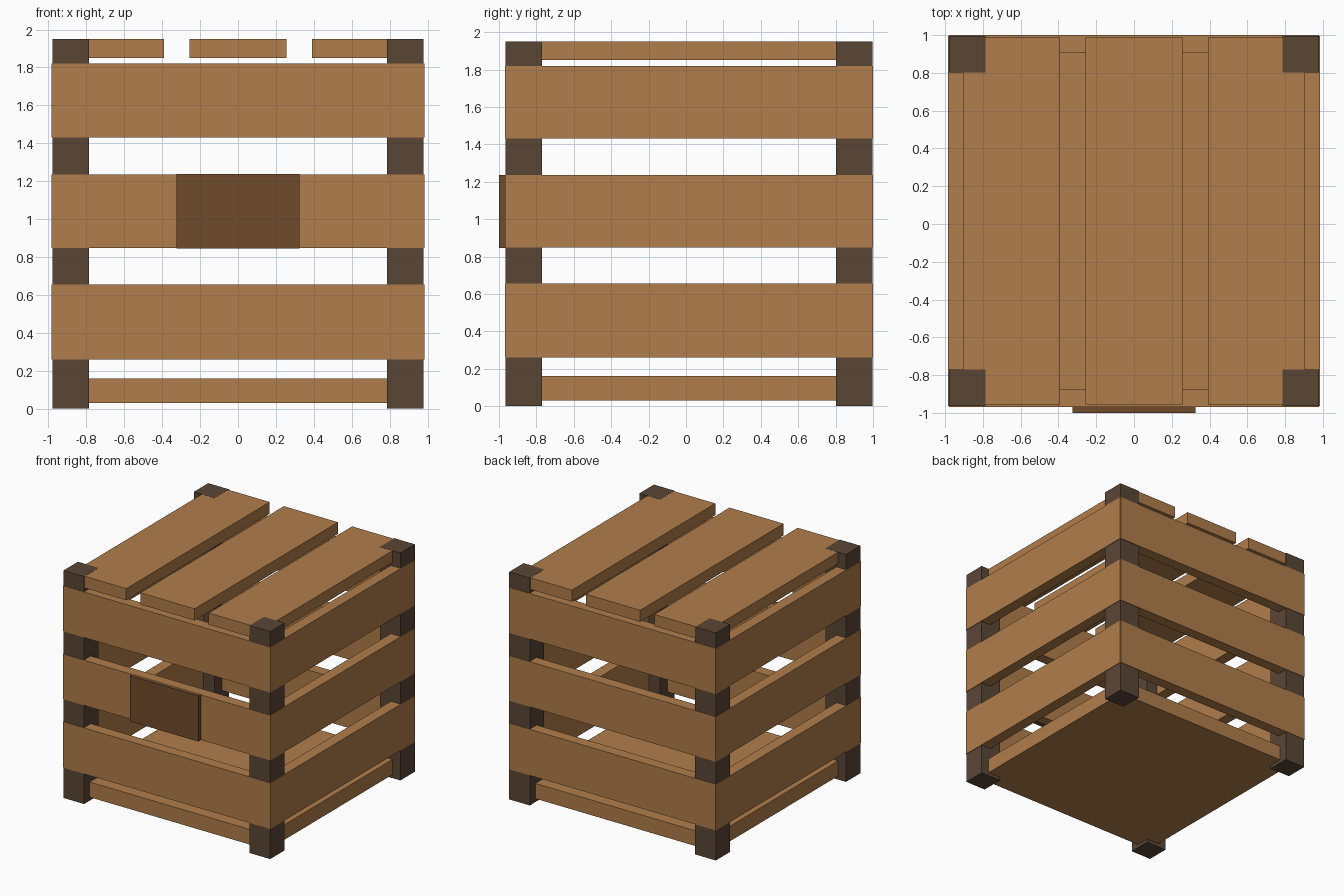
import bpy

if "Cube" in bpy.data.objects:
    bpy.data.objects.remove(bpy.data.objects["Cube"])

def material(name, rgb):
    m = bpy.data.materials.new(name)
    m.diffuse_color = (*rgb, 1)
    m.use_nodes = True
    m.node_tree.nodes["Principled BSDF"].inputs["Base Color"].default_value = m.diffuse_color
    return m

wood = material("light wood", (0.434, 0.205, 0.069))
post_mat = material("dark post wood", (0.102, 0.061, 0.036))
plate_mat = material("brown plate", (0.162, 0.070, 0.025))

CY = 0.016  # body centre in y (the plate sticks out at the front)

def box(name, x, y, z, mat):
    """Box from (min, max) ranges."""
    bpy.ops.mesh.primitive_cube_add(size=1, location=[(a + b) / 2 for a, b in (x, y, z)])
    o = bpy.context.object
    o.name = name
    o.scale = [b - a for a, b in (x, y, z)]
    bpy.ops.object.transform_apply(location=False, rotation=False, scale=True)
    o.data.materials.append(mat)
    return o

def span(side, inner, outer, centre=0.0):
    """Range on the chosen side of a centre line."""
    return tuple(sorted((centre + side * inner, centre + side * outer)))

# corner posts
for sx in (-1, 1):
    for sy in (-1, 1):
        box("corner_post", span(sx, 0.785, 0.98), span(sy, 0.785, 0.98, CY), (0, 1.951), post_mat)

# three rows of slats on all four sides
for z in ((0.26, 0.655), (0.848, 1.235), (1.43, 1.82)):
    for s in (-1, 1):
        box("front_back_slat", (-0.98, 0.98), span(s, 0.889, 0.984, CY), z, wood)
        box("side_slat", span(s, 0.889, 0.984), (CY - 0.98, CY + 0.98), z, wood)

# lid planks
for cx in (-0.648, 0, 0.648):
    box("lid_plank", (cx - 0.257, cx + 0.257), (CY - 0.972, CY + 0.972), (1.85, 1.95), wood)

# floor board
box("floor_board", (-0.905, 0.905), (CY - 0.905, CY + 0.905), (0.03, 0.16), wood)

# blank plate on the front
box("front_plate", (-0.325, 0.325), (-1.0, CY - 0.975), (0.846, 1.237), plate_mat)
